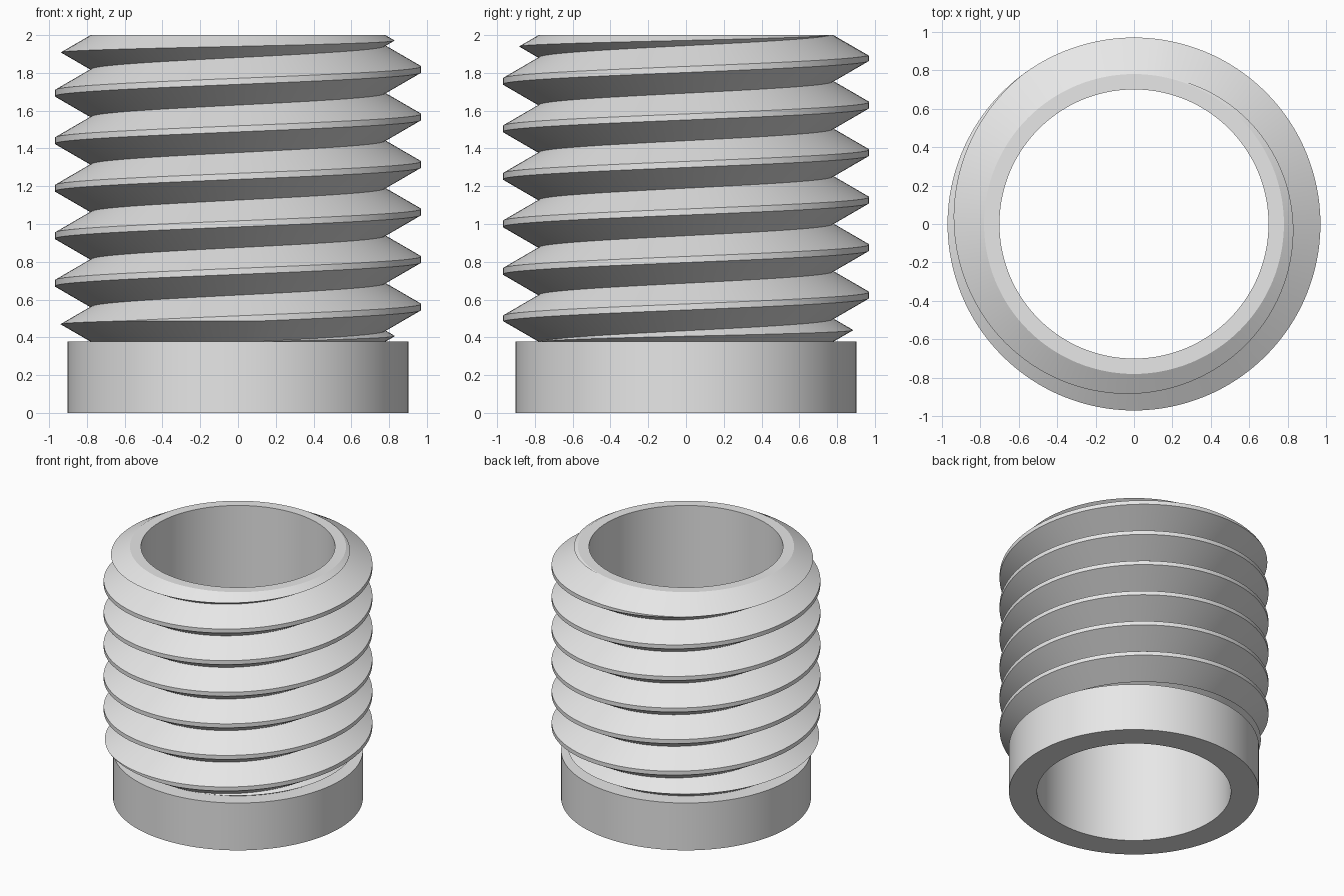
import bpy, bmesh
from math import cos, sin, tan, radians, pi

SEGMENTS = 128
BORE, ROOT, CREST, COLLAR = 0.70, 0.78, 0.97, 0.902
SHOULDER, TOP = 0.377, 2.0
PITCH = 0.2515
START = 0.435               # height of the lowest groove at +x
SLOPE = tan(radians(30))    # rise of a thread flank per unit of radius

cube = bpy.data.objects.get("Cube")
if cube:
    bpy.data.objects.remove(cube, do_unlink=True)

grey = bpy.data.materials.new("plain grey")
grey.use_nodes = True
grey.diffuse_color = (0.8, 0.8, 0.8, 1)
grey.node_tree.nodes["Principled BSDF"].inputs["Base Color"].default_value = grey.diffuse_color


def revolve(name, profile):
    """Sweep profile(turn) -> [(radius, z), ...] once round the z axis."""
    bm = bmesh.new()
    columns = []
    for i in range(SEGMENTS + 1):
        a = 2 * pi * i / SEGMENTS
        columns.append([bm.verts.new((r * cos(a), r * sin(a), z))
                        for r, z in profile(i / SEGMENTS)])
    for left, right in zip(columns, columns[1:]):
        for j in range(len(left) - 1):
            bm.faces.new((left[j], right[j], right[j + 1], left[j + 1]))
    # Weld the seam and collapse the run-out of the thread
    bmesh.ops.remove_doubles(bm, verts=bm.verts, dist=1e-4)
    bmesh.ops.dissolve_degenerate(bm, edges=bm.edges, dist=1e-5)
    mesh = bpy.data.meshes.new(name)
    bm.to_mesh(mesh)
    bm.free()
    mesh.materials.append(grey)
    obj = bpy.data.objects.new(name, mesh)
    bpy.context.collection.objects.link(obj)
    bpy.ops.object.select_all(action='DESELECT')
    obj.select_set(True)
    bpy.context.view_layer.objects.active = obj
    bpy.ops.object.shade_smooth_by_angle(angle=radians(25))
    return obj


def collar_profile(turn):
    return [(BORE, SHOULDER), (BORE, 0), (COLLAR, 0),
            (COLLAR, SHOULDER), (ROOT, SHOULDER)]


def thread_profile(turn):
    # Each tooth spans two grooves; end teeth shrink to a chamfer
    points = [(ROOT, SHOULDER)]
    for k in range(-2, 8):
        groove = START + PITCH * (k + turn)
        low = min(max(groove, SHOULDER), TOP)
        high = min(max(groove + PITCH, SHOULDER), TOP)
        depth = min(CREST - ROOT, (high - low) / 2 / SLOPE)
        points += [(ROOT + depth, low + SLOPE * depth),
                   (ROOT + depth, high - SLOPE * depth), (ROOT, high)]
    # Top rim and bore
    return points + [(BORE, TOP), (BORE, SHOULDER)]


revolve("collar", collar_profile)
revolve("threaded_tube", thread_profile)
